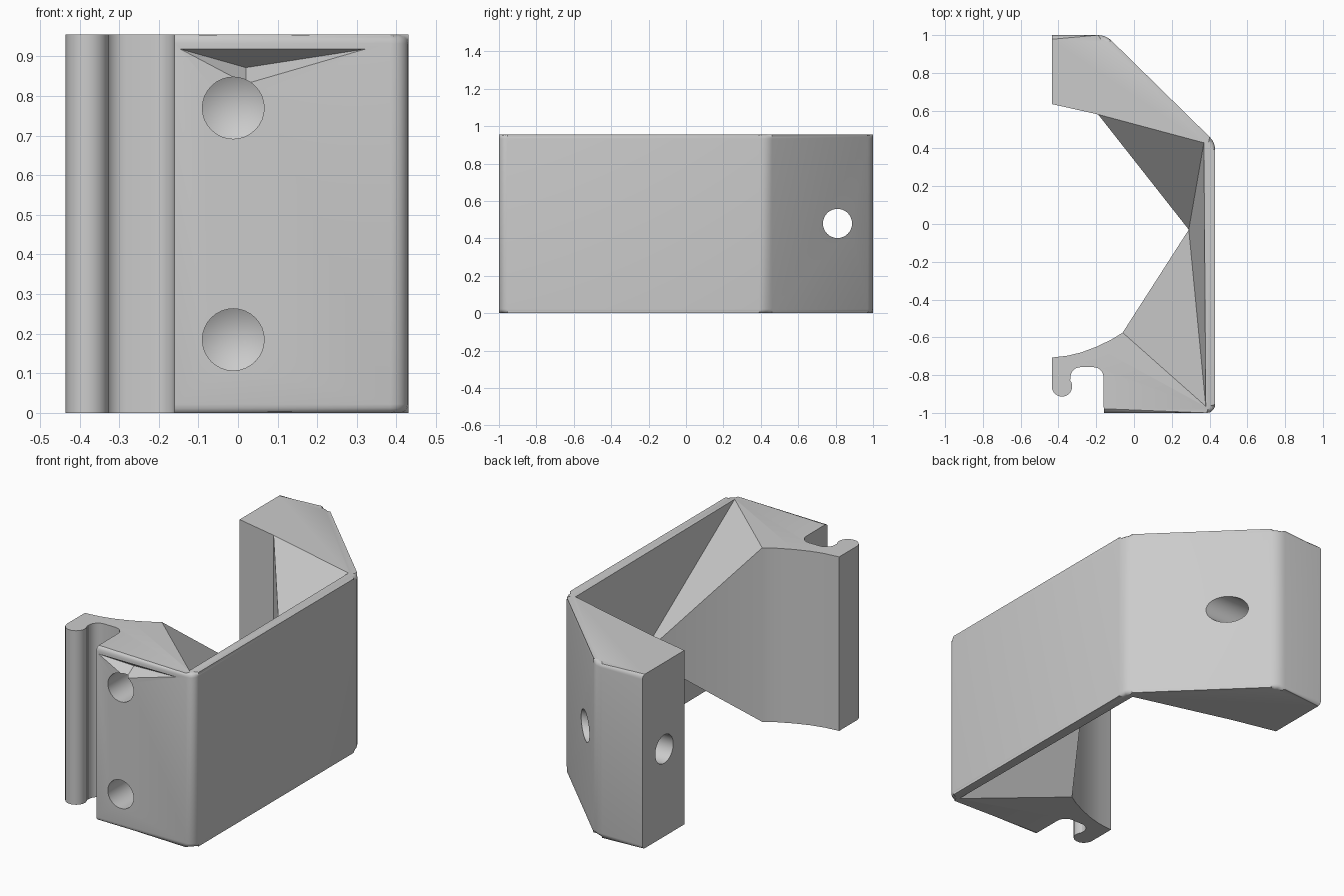
import bpy, bmesh, math
from mathutils import Vector

cube = bpy.data.objects.get("Cube")
if cube:
    bpy.data.objects.remove(cube)

H = 0.955
MID = H / 2

grey = bpy.data.materials.new("plain grey")
grey.use_nodes = True
colour = (0.6, 0.6, 0.6, 1)
grey.diffuse_color = colour
grey.node_tree.nodes["Principled BSDF"].inputs["Base Color"].default_value = colour


def arc(cx, cy, r, start, end, n):
    """Points along an arc, angles in degrees."""
    angles = [math.radians(start + (end - start) * i / n) for i in range(n + 1)]
    return [(cx + r * math.cos(a), cy + r * math.sin(a)) for a in angles]


def make_object(name, bm):
    bmesh.ops.recalc_face_normals(bm, faces=bm.faces)
    mesh = bpy.data.meshes.new(name)
    bm.to_mesh(mesh)
    bm.free()
    mesh.materials.append(grey)
    ob = bpy.data.objects.new(name, mesh)
    bpy.context.collection.objects.link(ob)
    return ob


# Plan outline: curved inner edge of the hook, hook lip, then the outer shell
hook = [(-0.06, -0.575), (-0.12, -0.612), (-0.2, -0.65), (-0.28, -0.68),
        (-0.35, -0.697), (-0.435, -0.707)]
hook += arc(-0.381, -0.86, 0.054, 180, 400, 14)
hook += arc(-0.283, -0.812, 0.054, 190, 90, 7)
hook += arc(-0.215, -0.812, 0.054, 90, 0, 6)
shell = [(-0.16, -1.0)]
shell += arc(0.385, -0.955, 0.045, -90, 0, 5)
shell += arc(0.33, 0.39, 0.1, 0, 45, 4)
shell += arc(-0.19, 0.9, 0.1, 45, 90, 4)
shell += [(-0.435, 1.0)]
inner = [(-0.435, 0.635), (-0.19, 0.58), (0.37, 0.43), (0.38, -0.965)]
outline = hook + shell + inner

# Bracket body: two caps, side walls, and facets running in to one inner point
bm = bmesh.new()
low = [bm.verts.new((x, y, 0)) for x, y in outline]
high = [bm.verts.new((x, y, H)) for x, y in outline]
apex = bm.verts.new((0.29, -0.03, MID))
bm.faces.new(low)
bm.faces.new(high)
count = len(outline)
for i in range(count - 3):
    bm.faces.new((low[i], low[i + 1], high[i + 1], high[i]))
for ring in (low, high):
    for i in (-3, -2, -1):
        bm.faces.new((ring[i], ring[i + 1], apex))
bm.faces.new((low[-3], high[-3], apex))
bm.faces.new((low[0], high[0], apex))

# Rounded rims along the outer shell
first, last = len(hook), len(hook) + len(shell) - 1
rims = [bm.edges.get((ring[i], ring[i + 1]))
        for ring in (low, high) for i in range(first, last)]
bmesh.ops.bevel(bm, geom=rims, offset=0.022, segments=3, profile=0.5,
                affect='EDGES')
body = make_object("bracket_body", bm)


def cut(name, bm):
    cutter = make_object(name, bm)
    cutter.hide_render = True
    mod = body.modifiers.new(name, 'BOOLEAN')
    mod.operation = 'DIFFERENCE'
    mod.solver = 'EXACT'
    mod.object = cutter
    bpy.context.view_layer.objects.active = body
    bpy.ops.object.modifier_apply(modifier=mod.name)
    bpy.data.objects.remove(cutter)


# Blind screw holes in the front, each with a conical end
for z in (0.185, 0.77):
    bm = bmesh.new()
    rings = [[bm.verts.new((x, y, pz)) for x, pz in arc(-0.012, z, 0.078, 0, 348.75, 31)]
             for y in (-1.1, -0.8)]
    tip = bm.verts.new((-0.012, -0.755, z))
    bm.faces.new(rings[0])
    for i in range(32):
        j = (i + 1) % 32
        bm.faces.new((rings[0][i], rings[0][j], rings[1][j], rings[1][i]))
        bm.faces.new((rings[1][i], rings[1][j], tip))
    cut("screw_hole", bm)

# Through hole across the rear arm
bm = bmesh.new()
rings = [[bm.verts.new((x, y, z)) for y, z in arc(0.81, 0.48, 0.078, 0, 348.75, 31)]
         for x in (-0.6, 0.6)]
for ring in rings:
    bm.faces.new(ring)
for i in range(32):
    j = (i + 1) % 32
    bm.faces.new((rings[0][i], rings[0][j], rings[1][j], rings[1][i]))
cut("cross_hole", bm)

# Shallow faceted dent below the top front rim
bm = bmesh.new()
for p in ((-0.15, -1.002, 0.92), (0.33, -1.002, 0.92), (0.02, -1.002, 0.83),
          (0.02, -0.93, 0.872)):
    bm.verts.new(p)
bmesh.ops.convex_hull(bm, input=bm.verts)
cut("front_dent", bm)

# Smooth the round walls while keeping the facets crisp
bpy.ops.object.select_all(action='DESELECT')
body.select_set(True)
bpy.context.view_layer.objects.active = body
bpy.ops.object.shade_smooth_by_angle(angle=math.radians(32))
